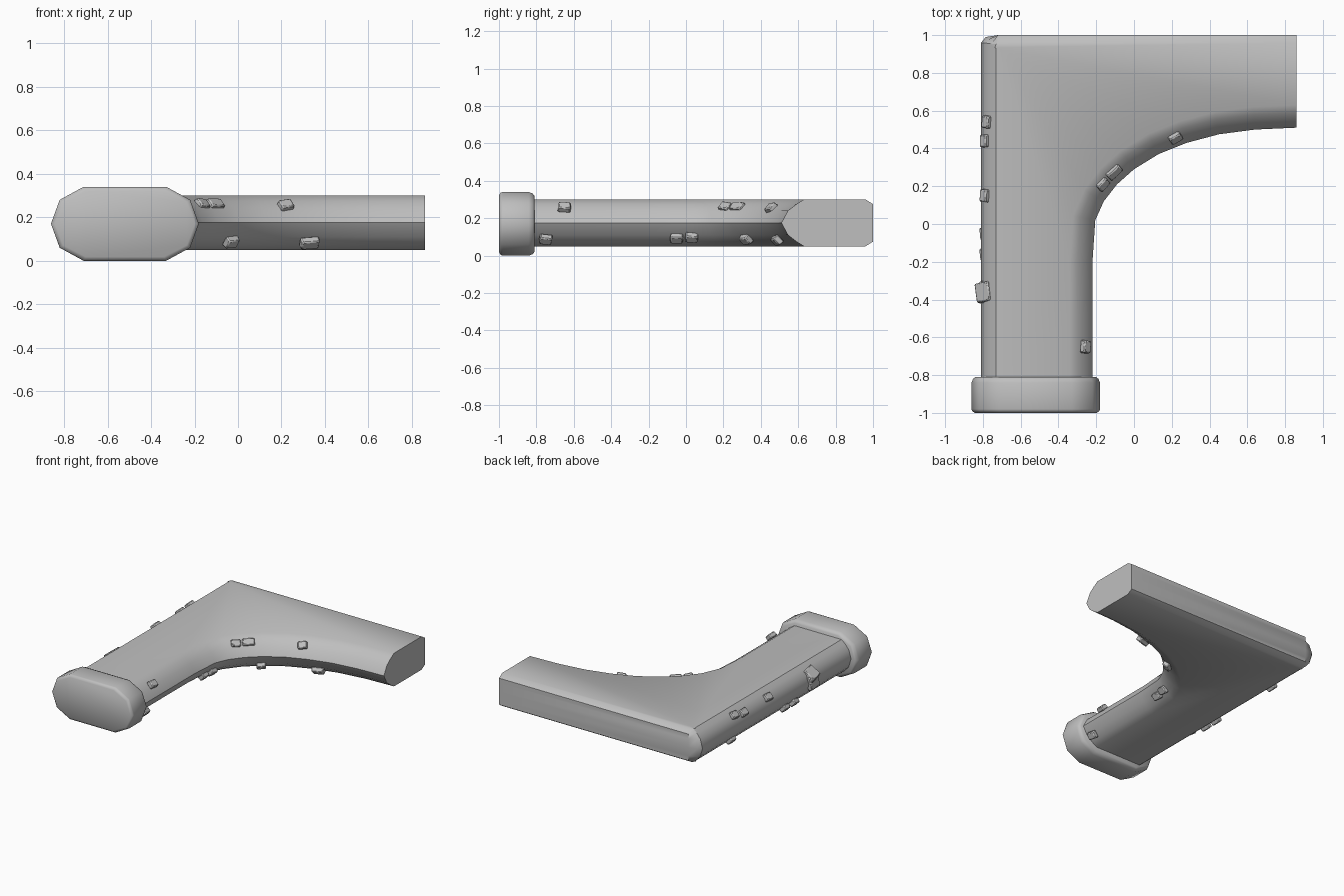
import bpy
import bmesh
import random
from math import cos, sin, radians, atan2, pi
from mathutils import Vector, Matrix

random.seed(4)
if "Cube" in bpy.data.objects:
    bpy.data.objects.remove(bpy.data.objects["Cube"])

grey = bpy.data.materials.new("stone grey")
grey.use_nodes = True
GREY = (0.52, 0.52, 0.52, 1)
grey.diffuse_color = GREY
grey.node_tree.nodes["Principled BSDF"].inputs["Base Color"].default_value = GREY


def finish(name, bm, angle=35):
    bmesh.ops.recalc_face_normals(bm, faces=bm.faces)
    mesh = bpy.data.meshes.new(name)
    bm.to_mesh(mesh)
    bm.free()
    mesh.materials.append(grey)
    obj = bpy.data.objects.new(name, mesh)
    bpy.context.collection.objects.link(obj)
    bpy.ops.object.select_all(action='DESELECT')
    obj.select_set(True)
    bpy.context.view_layer.objects.active = obj
    bpy.ops.object.shade_smooth_by_angle(angle=radians(angle))
    return obj


def loft(name, rings, angle=35):
    """Join matching closed rings into a capped solid."""
    bm = bmesh.new()
    loops = [[bm.verts.new(p) for p in ring] for ring in rings]
    for a, b in zip(loops, loops[1:]):
        for i in range(len(a)):
            j = (i + 1) % len(a)
            bm.faces.new((a[i], a[j], b[j], b[i]))
    bm.faces.new(loops[0])
    bm.faces.new(loops[-1])
    return finish(name, bm, angle)


# Bracket body: curved inner edge, straight outer edges, rounded over in height
curve = [(-.22, -.9), (-.22, -.5), (-.22, -.2), (-.205, .02), (-.16, .12),
         (-.09, .21), (0, .29), (.13, .37), (.28, .43), (.45, .475),
         (.64, .5), (.86, .51)]
outline = []
for i, (x, y) in enumerate(curve):
    a = Vector(curve[max(i - 1, 0)])
    b = Vector(curve[min(i + 1, len(curve) - 1)])
    t = (b - a).normalized()
    n = Vector((-t.y, t.x))
    if i == 0:
        n = Vector((-1, 0))
    elif i == len(curve) - 1:
        n = Vector((0, 1))
    outline.append((x, y, n, 'inner'))
outline += [(.86, 1, Vector((0, -1)), 'back'), (-.72, 1, Vector((0, -1)), 'back'),
            (-.785, .99, Vector((.6, -.7)), 'left'), (-.81, .96, Vector((1, -.1)), 'left'),
            (-.81, -.9, Vector((1, 0)), 'left')]
insets = {'inner': (.12, .08, .035, 0), 'left': (.08, .05, .02, 0),
          'back': (.04, 0, 0, 0)}
levels = [(.05, 0), (.075, 1), (.11, 2), (.175, 3), (.24, 2), (.275, 1), (.30, 0)]
loft("bracket_body", [[(x + n.x * insets[k][s], y + n.y * insets[k][s], z)
                       for x, y, n, k in outline] for z, s in levels])

# End collar: ten-sided block with softened rims
quarter = [(.34, 0), (.30, .11), (.19, .17)]
half = quarter + [(-x, z) for x, z in reversed(quarter)]
section = half + [(x, -z) for x, z in half[-2:0:-1]]


def collar_ring(y, inset):
    fx, fz = 1 - inset / .34, 1 - inset / .17
    return [(-.52 + x * fx, y, .17 + z * fz) for x, z in section]


loft("end_collar", [collar_ring(-1, .018), collar_ring(-.99, .003),
                    collar_ring(-.98, 0), collar_ring(-.84, 0),
                    collar_ring(-.82, .008), collar_ring(-.81, .02)], 40)


# Raised stone chips lying on the rounded edges
def chip(name, loc, heading, length, width, tilt=45):
    up = 1 if loc[2] > .175 else -1
    h, e = radians(heading), radians(tilt) * up
    normal = Vector((cos(h) * cos(e), sin(h) * cos(e), sin(e)))
    along = Vector((-sin(h), cos(h), 0))
    across = normal.cross(along)
    basis = Matrix((along, across, normal)).transposed().to_4x4()
    turn = Matrix.Rotation(random.uniform(-.2, .2), 4, 'Z')
    bm = bmesh.new()
    bmesh.ops.create_cube(bm, size=1)
    for v in bm.verts:
        taper = .9 if v.co.z > 0 else 1
        v.co = Vector((v.co.x * length * taper, v.co.y * width * taper, v.co.z * .035))
    bmesh.ops.bevel(bm, geom=bm.edges[:], offset=.006, segments=1, affect='EDGES')
    bm.transform(Matrix.Translation(loc) @ basis @ turn)
    finish(name, bm, 40)


inner_chips = [(-.255, -.65, .26, 0), (-.25, -.75, .085, 0), (-.25, -.05, .09, 0),
               (-.235, .03, .095, -5), (-.165, .21, .26, -35), (-.105, .275, .26, -45),
               (.22, .455, .255, -68), (-.03, .32, .085, -48), (.33, .485, .08, -72)]
for i, (x, y, z, heading) in enumerate(inner_chips):
    chip(f"inner_chip_{i + 1}", (x, y, z), heading, .09 if i == 5 or i == 8 else .07, .055)

outer_chips = [(-.78, .54, .26), (-.79, .44, .245), (-.79, .15, .25), (-.79, -.05, .09),
               (-.79, -.16, .09), (-.775, .57, .08)]
for i, loc in enumerate(outer_chips):
    chip(f"outer_chip_{i + 1}", loc, 180, .07, .055)
chip("large_outer_chip", (-.795, -.36, .235), 180, .11, .1, 52)
chip("large_outer_chip_side", (-.808, -.36, .18), 180, .11, .11, 8)
